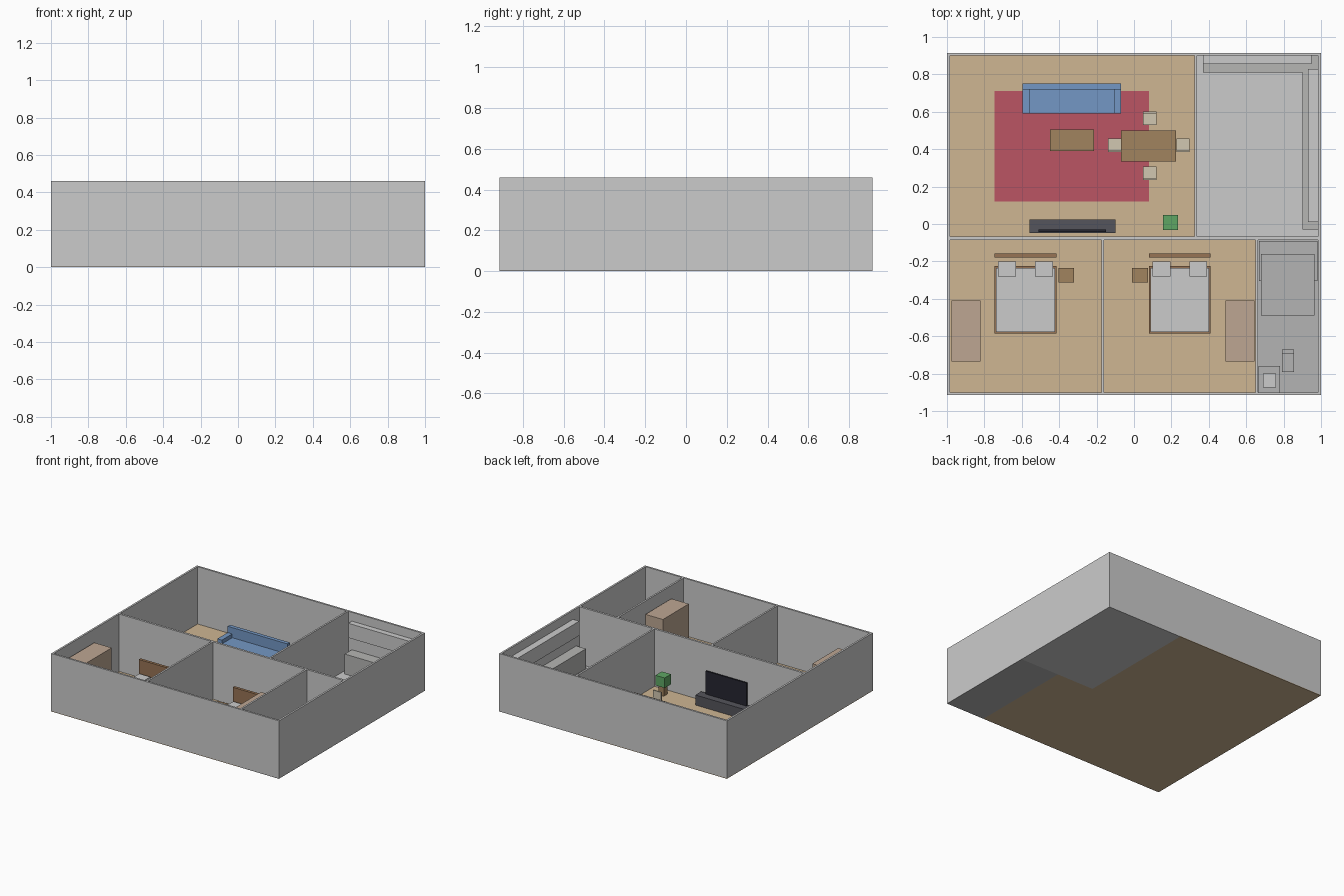
import bpy, bmesh
from mathutils import Vector

if "Cube" in bpy.data.objects:
    bpy.data.objects.remove(bpy.data.objects["Cube"])


def material(name, r, g, b):
    m = bpy.data.materials.new(name)
    m.diffuse_color = tuple((c / 255) ** 2.2 for c in (r, g, b)) + (1,)
    m.use_nodes = True
    m.node_tree.nodes["Principled BSDF"].inputs["Base Color"].default_value = m.diffuse_color
    return m


WOOD_FLOOR = material("wood_floor", 205, 180, 145)
TILE = material("light_tile", 205, 205, 203)
BATH_TILE = material("bath_tile", 178, 178, 178)
RED = material("red_fabric", 185, 85, 100)
BLUE = material("blue_fabric", 115, 150, 195)
BROWN = material("brown_wood", 160, 130, 95)
DARK_WOOD = material("dark_wood", 150, 115, 85)
TAN = material("tan_wood", 188, 165, 145)
CREAM = material("cream", 208, 198, 175)
CHARCOAL = material("charcoal", 85, 85, 92)
BLACK = material("screen_black", 42, 42, 52)
GREEN = material("leaf_green", 95, 165, 100)
WHITE = material("white_fabric", 225, 225, 222)
CABINET = material("cabinet_grey", 180, 180, 178)
FLOOR = 0.005


def boxes(name, mat, *extents):
    """One object from boxes given as (x0, x1, y0, y1, z0, z1)."""
    bm = bmesh.new()
    for x0, x1, y0, y1, z0, z1 in extents:
        vs = bmesh.ops.create_cube(bm, size=1)["verts"]
        bmesh.ops.scale(bm, vec=(x1 - x0, y1 - y0, z1 - z0), verts=vs)
        bmesh.ops.translate(bm, vec=Vector((x0 + x1, y0 + y1, z0 + z1)) / 2, verts=vs)
    mesh = bpy.data.meshes.new(name)
    bm.to_mesh(mesh)
    bm.free()
    ob = bpy.data.objects.new(name, mesh)
    bpy.context.collection.objects.link(ob)
    if mat:
        mesh.materials.append(mat)
    return ob


def legs(x0, x1, y0, y1, top, t):
    return [(x, x + t, y, y + t, FLOOR, top) for x in (x0, x1 - t) for y in (y0, y1 - t)]


# Floors
boxes("living_floor", WOOD_FLOOR, (-1, 0.331, -0.075, 0.915, 0, FLOOR))
boxes("bedroom_floor", WOOD_FLOOR, (-1, 0.657, -0.915, -0.075, 0, FLOOR))
boxes("kitchen_floor", TILE, (0.331, 1, -0.075, 0.915, 0, FLOOR))
boxes("bathroom_floor", BATH_TILE, (0.657, 1, -0.915, -0.075, 0, FLOOR))

# Walls
H, T = 0.46, 0.015
boxes("left_wall", None, (-1, -1 + T, -0.915, 0.915, FLOOR, H))
boxes("right_wall", None, (1 - T, 1, -0.915, 0.915, FLOOR, H))
boxes("front_wall", None, (-1 + T, 1 - T, -0.915, -0.9, FLOOR, H))
boxes("back_wall", None, (-1 + T, 1 - T, 0.9, 0.915, FLOOR, H))
boxes("middle_wall", None, (-1 + T, 1 - T, -0.085, -0.068, FLOOR, H))
boxes("kitchen_wall", None, (0.324, 0.338, -0.068, 0.9, FLOOR, H))
for label, x in (("bedroom", -0.167), ("bathroom", 0.657)):
    boxes(label + "_wall", None, (x - 0.007, x + 0.007, -0.9, -0.085, FLOOR, H))

# Living room
boxes("rug", RED, (-0.745, 0.08, 0.12, 0.71, FLOOR, 0.009))
boxes("sofa_seat", BLUE, (-0.555, -0.105, 0.59, 0.72, 0.002, 0.08))
boxes("sofa_back", BLUE, (-0.595, -0.07, 0.72, 0.75, 0.002, 0.16))
boxes("sofa_arms", BLUE, (-0.595, -0.555, 0.59, 0.72, 0.002, 0.11),
      (-0.105, -0.07, 0.59, 0.72, 0.002, 0.11))
boxes("coffee_table_top", BROWN, (-0.45, -0.215, 0.39, 0.505, 0.065, 0.08))
boxes("coffee_table_legs", BROWN, *legs(-0.44, -0.225, 0.40, 0.495, 0.065, 0.014))
boxes("media_stand", CHARCOAL, (-0.56, -0.10, -0.048, 0.025, FLOOR, 0.085))
boxes("screen", BLACK, (-0.51, -0.15, -0.042, -0.03, 0.085, 0.268))
boxes("plant_pot", BROWN, (0.172, 0.218, -0.013, 0.033, 0.001, 0.085))
boxes("plant_foliage", GREEN, (0.155, 0.235, -0.032, 0.047, 0.08, 0.16))

# Dining set: the chair back is on the side given by "back"
boxes("dining_table_top", BROWN, (-0.07, 0.225, 0.335, 0.50, 0.125, 0.14))
boxes("dining_table_legs", BROWN, *legs(-0.06, 0.215, 0.345, 0.49, 0.125, 0.015))
for label, x, y, back in (("north", 0.083, 0.565, 1), ("south", 0.083, 0.272, -1),
                          ("west", -0.103, 0.42, -1), ("east", 0.262, 0.42, -1)):
    r = 0.036
    yb = y + back * (r - 0.005)
    boxes(label + "_chair_seat", CREAM, (x - r, x + r, y - r, y + r, 0.075, 0.088))
    boxes(label + "_chair_back", CREAM, (x - r, x + r, yb - 0.005, yb + 0.005, 0.088, 0.15))
    boxes(label + "_chair_legs", CREAM, *legs(x - r, x + r, y - r, y + r, 0.075, 0.01))

# Kitchen counters and wall cabinets
boxes("back_counter", CABINET, (0.37, 0.985, 0.81, 0.9, FLOOR, 0.163))
boxes("right_counter", CABINET, (0.90, 0.985, -0.03, 0.81, FLOOR, 0.163))
boxes("back_wall_cabinet", TILE, (0.37, 0.95, 0.855, 0.9, 0.275, 0.39))
boxes("right_wall_cabinet", TILE, (0.93, 0.985, 0.01, 0.83, 0.275, 0.39))

# Bedrooms: bed centre, nightstand centre, wardrobe left edge
for label, bx, nx, wx in (("left", -0.58, -0.362, -0.975), ("right", 0.245, 0.032, 0.49)):
    boxes(label + "_bed_frame", DARK_WOOD, (bx - 0.165, bx + 0.165, -0.585, -0.225, FLOOR, 0.045))
    boxes(label + "_mattress", WHITE, (bx - 0.157, bx + 0.157, -0.577, -0.235, 0.045, 0.08))
    boxes(label + "_headboard", DARK_WOOD, (bx - 0.165, bx + 0.165, -0.18, -0.157, FLOOR, 0.2))
    for side, s in (("a", -1), ("b", 1)):
        px = bx + s * 0.0985
        boxes(label + "_pillow_" + side, WHITE, (px - 0.048, px + 0.048, -0.28, -0.2, 0.08, 0.1))
    boxes(label + "_nightstand", BROWN, (nx - 0.042, nx + 0.042, -0.312, -0.235, FLOOR, 0.09))
    boxes(label + "_wardrobe", TAN, (wx, wx + 0.153, -0.735, -0.41, FLOOR, 0.36))

# Bathroom
boxes("shower_tray", BATH_TILE, (0.668, 0.98, -0.305, -0.09, FLOOR, 0.02))
boxes("bathtub", BATH_TILE, (0.68, 0.965, -0.49, -0.16, FLOOR, 0.1))
boxes("toilet_bowl", BATH_TILE, (0.79, 0.855, -0.79, -0.695, FLOOR, 0.075))
boxes("toilet_tank", BATH_TILE, (0.79, 0.855, -0.695, -0.67, FLOOR, 0.14))
boxes("vanity", BATH_TILE, (0.666, 0.78, -0.9, -0.76, FLOOR, 0.15))
boxes("basin", WHITE, (0.69, 0.76, -0.875, -0.80, 0.15, 0.16))
